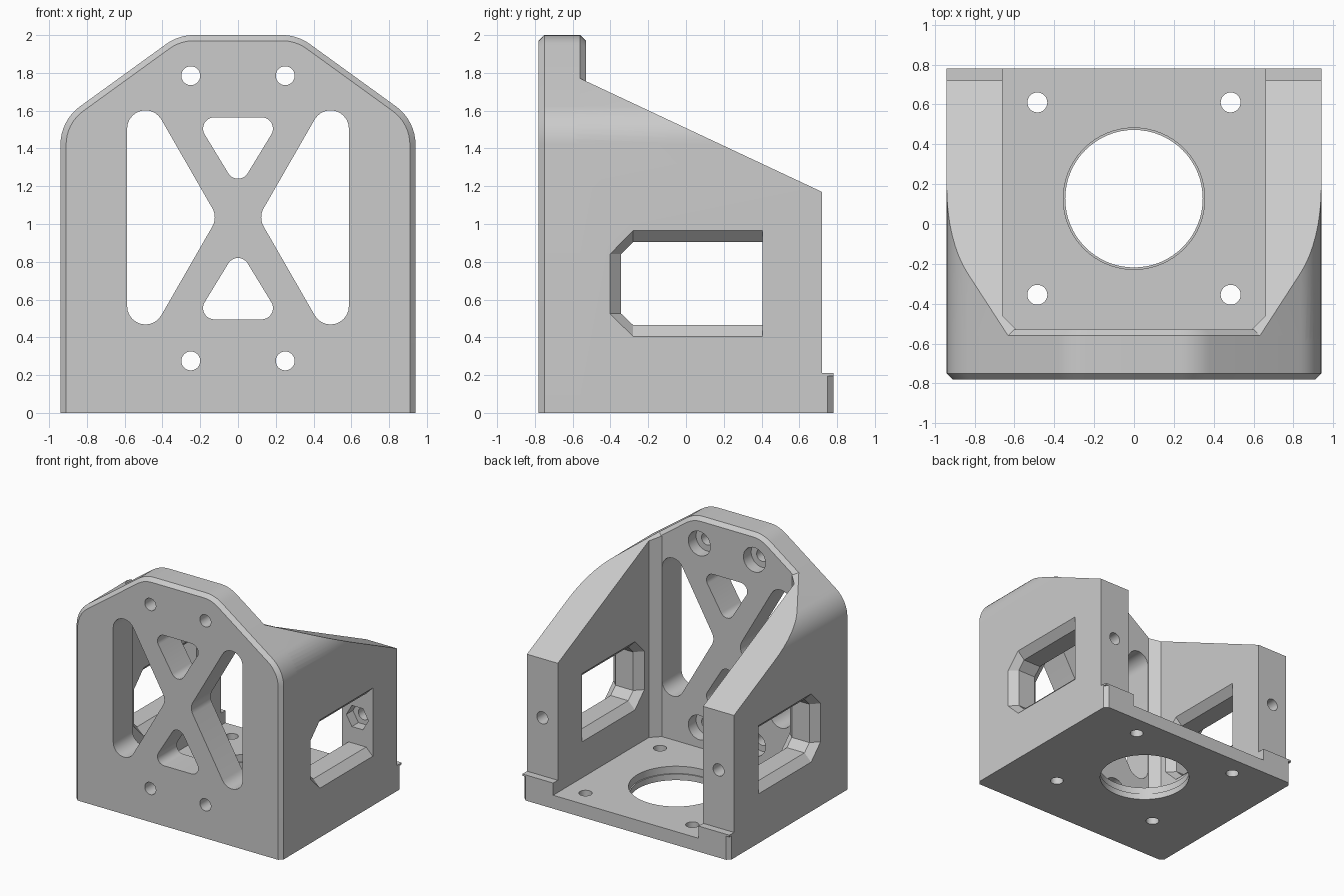
import bpy, bmesh, math

if "Cube" in bpy.data.objects:
    bpy.data.objects.remove(bpy.data.objects["Cube"], do_unlink=True)

grey = bpy.data.materials.new("plain_grey")
grey.use_nodes = True
colour = (0.6, 0.6, 0.6, 1)
grey.diffuse_color = colour
grey.node_tree.nodes["Principled BSDF"].inputs["Base Color"].default_value = colour

PLACE = {"x": lambda a, b, t: (t, a, b),
         "y": lambda a, b, t: (a, t, b),
         "z": lambda a, b, t: (a, b, t)}


def loft(name, axis, *sections):
    """Closed solid through (position, outline) sections along an axis."""
    bm = bmesh.new()
    rings = [[bm.verts.new(PLACE[axis](a, b, t)) for a, b in pts] for t, pts in sections]
    for low, high in zip(rings, rings[1:]):
        for i in range(len(low)):
            bm.faces.new((low[i - 1], low[i], high[i], high[i - 1]))
    bm.faces.new(rings[0])
    bm.faces.new(rings[-1])
    bmesh.ops.recalc_face_normals(bm, faces=bm.faces)
    mesh = bpy.data.meshes.new(name)
    bm.to_mesh(mesh)
    bm.free()
    mesh.materials.append(grey)
    obj = bpy.data.objects.new(name, mesh)
    bpy.context.collection.objects.link(obj)
    return obj


def prism(name, axis, pts, start, end):
    return loft(name, axis, (start, pts), (end, pts))


def combine(target, tool, operation="DIFFERENCE"):
    tool.hide_render = True
    mod = target.modifiers.new("boolean", "BOOLEAN")
    mod.operation, mod.object, mod.solver = operation, tool, "EXACT"
    bpy.context.view_layer.objects.active = target
    bpy.ops.object.modifier_apply(modifier=mod.name)
    bpy.data.objects.remove(tool, do_unlink=True)


def arc(cx, cy, r, start, end, n=8):
    angles = [math.radians(start + (end - start) * i / n) for i in range(n + 1)]
    return [(cx + r * math.cos(a), cy + r * math.sin(a)) for a in angles]


def ring(cx, cy, r, n=32):
    return arc(cx, cy, r, 0, 360, n)[:-1]


def rounded(centres, r):
    """Outline around equal circles whose centres run anticlockwise."""
    pts = []
    for i, (x, y) in enumerate(centres):
        px, py = centres[i - 1]
        nx, ny = centres[(i + 1) % len(centres)]
        a = math.degrees(math.atan2(y - py, x - px)) - 90
        b = math.degrees(math.atan2(ny - y, nx - x)) - 90
        pts += arc(x, y, r, a, a + (b - a) % 360, 10)
    return pts


def mirrored(pts):
    return pts + [(-x, y) for x, y in reversed(pts)]


def outline(inset):
    """Front silhouette with clipped, rounded shoulders."""
    r = 0.25 - inset
    return mirrored([(0.94 - inset, 0)] + arc(0.69, 1.42, r, 0, 54.25)
                    + arc(0.234, 1.75, r, 54.25, 90))


# Front plate with chamfered edges
bracket = loft("mounting_bracket", "y", (-0.78, outline(0.03)), (-0.75, outline(0)),
               (-0.56, outline(0)), (-0.53, outline(0.03)))

# Side walls and base: sloped top, back step and open middle
walls = prism("walls", "y", outline(0), -0.6, 0.78)
combine(walls, prism("slope_cut", "x", [(-0.9, 1.93), (0.72, 1.17), (0.72, 0.21),
                                        (1, 0.21), (1, 3), (-0.9, 3)], -2, 2))
combine(bracket, walls, "UNION")
cavity = mirrored([(0.66, 1), (0.66, -0.46), (0.59, -0.53)])
combine(bracket, prism("cavity_cut", "z", cavity, 0.11, 3))

# Cross-braced openings in the front plate
for s in (1, -1):
    slot = [(s * x, z) for x, z in ((0.49, 0.565), (0.49, 1.505), (0.22, 1.035))]
    combine(bracket, prism("slot_cut", "y", rounded(slot[::s], 0.097), -1, -0.4))
    tri = [(x, 1.03 + s * z) for x, z in ((-0.125, 0.475), (0, 0.27), (0.125, 0.475))]
    combine(bracket, prism("triangle_cut", "y", rounded(tri[::s], 0.06), -1, -0.4))

# Screw holes, counterbored on the inside
for x in (-0.25, 0.25):
    for z in (0.275, 1.785):
        combine(bracket, loft("screw_cut", "y", (-1, ring(x, z, 0.05)), (-0.63, ring(x, z, 0.05)),
                              (-0.63, ring(x, z, 0.1)), (-0.4, ring(x, z, 0.1))))

# Base: stepped round opening and four holes
combine(bracket, loft("bore_cut", "z", (-1, ring(0, 0.127, 0.345, 64)),
                      (0.05, ring(0, 0.127, 0.345, 64)),
                      (0.05, ring(0, 0.127, 0.355, 64)), (0.15, ring(0, 0.127, 0.355, 64))))
for x in (-0.485, 0.485):
    for y in (-0.355, 0.61):
        combine(bracket, prism("base_hole_cut", "z", ring(x, y, 0.05), -1, 0.15))


def window(grow):
    """Side window outline; only the back edge stays put."""
    return [(0.405, 0.465 - grow), (0.405, 0.905 + grow), (-0.28, 0.905 + grow),
            (-0.343 - grow, 0.84), (-0.343 - grow, 0.525), (-0.28, 0.465 - grow)]


for s in (-1, 1):
    # Side window chamfered on both faces
    combine(bracket, loft("window_cut", "x", (s * 0.64, window(0.08)), (s * 0.72, window(0)),
                          (s * 0.88, window(0)), (s * 0.96, window(0.08))))
    # Back bolt hole with a hexagonal nut pocket
    hole = ring(s * 0.8, 0.685, 0.05)
    combine(bracket, prism("bolt_cut", "y", hole, 0.35, 1))
    combine(bracket, prism("nut_cut", "y", ring(s * 0.8, 0.685, 0.1, 6), 0.35, 0.49))
    # Chamfered corner of the back lip
    corner = [(s * 0.9, 0.79), (s * 0.95, 0.74), (s * 0.95, 0.79)]
    combine(bracket, prism("lip_cut", "z", corner, -1, 0.195))

bpy.ops.object.select_all(action="DESELECT")
bracket.select_set(True)
bpy.context.view_layer.objects.active = bracket
bpy.ops.object.shade_smooth_by_angle(angle=math.radians(25))
